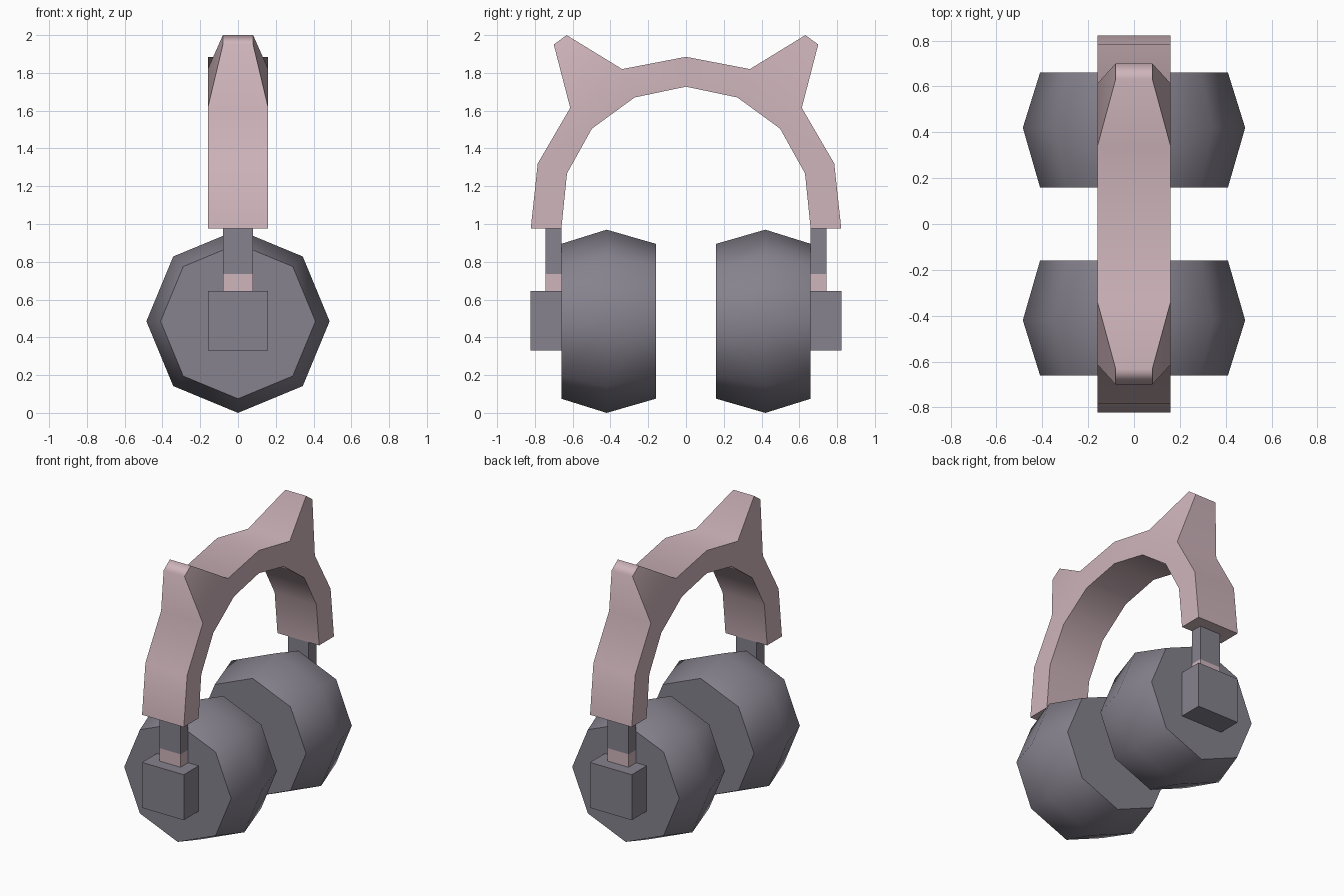
import bpy, bmesh, math
from mathutils import Vector, Matrix

if "Cube" in bpy.data.objects:
    bpy.data.objects.remove(bpy.data.objects["Cube"], do_unlink=True)


def material(name, rgb):
    m = bpy.data.materials.new(name)
    m.use_nodes = True
    m.diffuse_color = (*rgb, 1)
    bsdf = m.node_tree.nodes["Principled BSDF"]
    bsdf.inputs["Base Color"].default_value = (*rgb, 1)
    bsdf.inputs["Roughness"].default_value = 0.8
    return m


PINK = material("dusty pink", (0.62, 0.46, 0.50))
GREY = material("violet grey", (0.24, 0.225, 0.27))


def finish(name, bm, mat):
    bmesh.ops.remove_doubles(bm, verts=bm.verts, dist=0.0005)
    bmesh.ops.recalc_face_normals(bm, faces=bm.faces)
    mesh = bpy.data.meshes.new(name)
    bm.to_mesh(mesh)
    bm.free()
    mesh.materials.append(mat)
    ob = bpy.data.objects.new(name, mesh)
    bpy.context.collection.objects.link(ob)
    bpy.ops.object.select_all(action='DESELECT')
    ob.select_set(True)
    bpy.context.view_layer.objects.active = ob
    bpy.ops.object.shade_smooth_by_angle(angle=math.radians(70))
    return ob


def box(name, mat, half_x, y0, y1, z0, z1):
    bm = bmesh.new()
    size = Matrix.Diagonal((2 * half_x, abs(y1 - y0), z1 - z0, 1))
    centre = Matrix.Translation((0, (y0 + y1) / 2, (z0 + z1) / 2))
    bmesh.ops.create_cube(bm, size=1, matrix=centre @ size)
    return finish(name, bm, mat)


# Headband with ears: half outline in (y, z), ear tips pinched narrower
WIDE, NARROW = 0.16, 0.08
outer = [(0.822, 0.975), (0.785, 1.32), (0.613, 1.615), (0.70, 1.95),
         (0.632, 2.0), (0.338, 1.82), (0, 1.885)]
inner = [(0.66, 0.975), (0.63, 1.268), (0.498, 1.505), (0.272, 1.67), (0, 1.727)]
TIP = (3, 4)
points = outer + inner
I = len(outer)
side_faces = [(0, 1, I + 1, I), (1, 2, I + 2, I + 1), (2, 5, I + 3, I + 2),
              (5, 6, I + 4, I + 3), (2, 3, 4), (2, 4, 5)]
bm = bmesh.new()
for s in (-1, 1):
    rings = [[bm.verts.new((sx * (NARROW if i in TIP else WIDE), s * y, z))
              for i, (y, z) in enumerate(points)] for sx in (-1, 1)]
    a, b = rings
    for ring in rings:
        for f in side_faces:
            bm.faces.new([ring[i] for i in f])
    strips = [(i, i + 1) for i in range(len(points) - 1) if i != I - 1] + [(0, I)]
    for i, j in strips:
        bm.faces.new((a[i], a[j], b[j], b[i]))
finish("headband_with_ears", bm, PINK)

# Ear cups, stems and hinge blocks at both ends
CUP_Z = 0.485
for s, end in ((-1, "front"), (1, "back")):
    bm = bmesh.new()
    profile = [(0, 0.16), (0.41, 0.16), (0.485, 0.42), (0.41, 0.66), (0, 0.66)]
    vs = [bm.verts.new((0, s * y, CUP_Z + r)) for r, y in profile]
    edges = [bm.edges.new(p) for p in zip(vs, vs[1:])]
    bmesh.ops.spin(bm, geom=vs + edges, cent=(0, 0, CUP_Z), axis=(0, 1, 0),
                   angle=2 * math.pi, steps=8, use_merge=True)
    bmesh.ops.remove_doubles(bm, verts=bm.verts, dist=0.0005)
    bmesh.ops.dissolve_limit(bm, angle_limit=0.01, verts=bm.verts, edges=bm.edges)
    finish(end + "_ear_cup", bm, GREY)
    box(end + "_hinge_block", GREY, 0.16, s * 0.66, s * 0.822, 0.33, 0.645)
    box(end + "_stem_band", PINK, 0.08, s * 0.66, s * 0.743, 0.645, 0.735)
    box(end + "_stem", GREY, 0.08, s * 0.66, s * 0.743, 0.735, 0.975)
